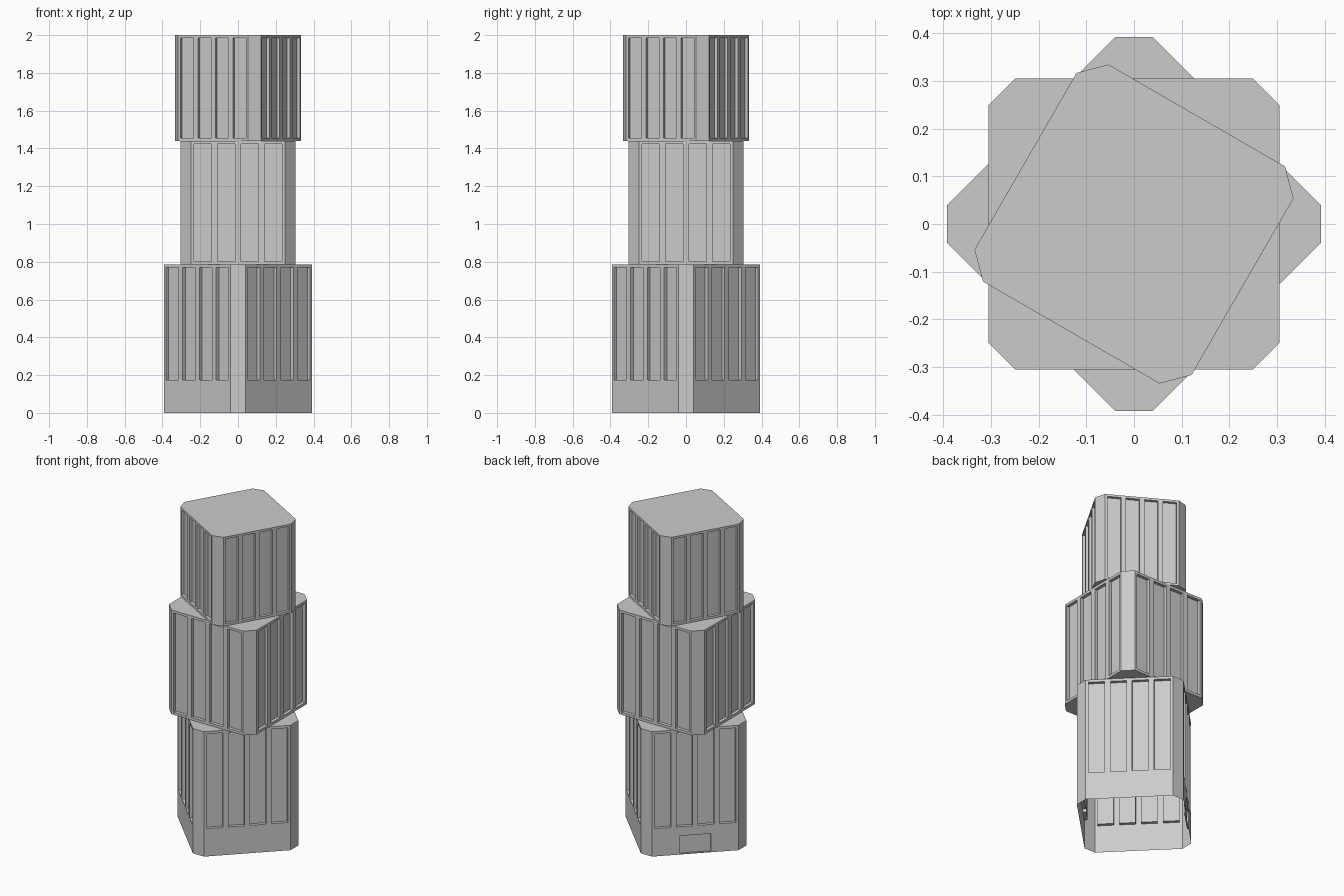
import bpy, bmesh
from math import cos, sin, radians
from mathutils import Vector

if "Cube" in bpy.data.objects:
    bpy.data.objects.remove(bpy.data.objects["Cube"])


def make_block(name, half, chamfer, z0, z1, yaw, inset, depth, sill=0.0, floor=True, door_angle=None):
    """Square tower block with cut corners and four recessed window bays per side."""
    bm = bmesh.new()
    flat = half - chamfer
    ring = []

    def face(pts):
        bm.faces.new([bm.verts.new(p) for p in pts])

    for k in range(4):
        deg = yaw + 90 * k
        a = radians(deg)
        n, t = Vector((cos(a), sin(a), 0)), Vector((-sin(a), cos(a), 0))

        def pt(u, z, d=0.0):
            return n * (half - d) + t * u + Vector((0, 0, z))

        def rect(u0, u1, b, c, d=0.0):
            return [pt(u0, b, d), pt(u1, b, d), pt(u1, c, d), pt(u0, c, d)]

        def bridge(outer, inner):
            for i in range(4):
                j = (i + 1) % 4
                face([outer[i], outer[j], inner[j], inner[i]])

        def recess(u0, u1, b, c, d):
            inner = rect(u0, u1, b, c, d)
            bridge(rect(u0, u1, b, c), inner)
            face(inner)

        # window bays
        zb, w = z0 + sill, flat / 2
        for i in range(4):
            u = -flat + i * w
            hole = (u + inset, u + w - inset, zb + inset, z1 - inset)
            bridge(rect(u, u + w, zb, z1), rect(*hole))
            recess(*hole, depth)

        # plain base band, with the doorway on one side
        if sill:
            band = (-flat, flat, z0, zb)
            if deg == door_angle:
                door = (-0.09, 0.09, z0 + 0.005, z0 + 0.117)
                bridge(rect(*band), rect(*door))
                recess(*door, 0.01)
            else:
                face(rect(*band))

        # cut corner
        b = a + radians(90)
        n2, t2 = Vector((cos(b), sin(b), 0)), Vector((-sin(b), cos(b), 0))
        p, q = n * half + t * flat, n2 * half - t2 * flat
        up0, up1 = Vector((0, 0, z0)), Vector((0, 0, z1))
        face([p + up0, q + up0, q + up1, p + up1])
        ring += [p, q]

    # roof and underside
    face([p + Vector((0, 0, z1)) for p in ring])
    if floor:
        face([p + Vector((0, 0, z0)) for p in reversed(ring)])

    bmesh.ops.remove_doubles(bm, verts=bm.verts, dist=1e-5)
    mesh = bpy.data.meshes.new(name)
    bm.to_mesh(mesh)
    bm.free()
    obj = bpy.data.objects.new(name, mesh)
    bpy.context.collection.objects.link(obj)
    return obj


# three stacked, twisted blocks; the lowest is open underneath
make_block("lower_block", 0.305, 0.055, 0.0, 0.785, 45, 0.016, 0.02,
           sill=0.159, floor=False, door_angle=135)
make_block("middle_block", 0.305, 0.055, 0.785, 1.44, 0, 0.016, 0.02)
make_block("upper_block", 0.263, 0.049, 1.44, 2.0, 60, 0.014, 0.018)
